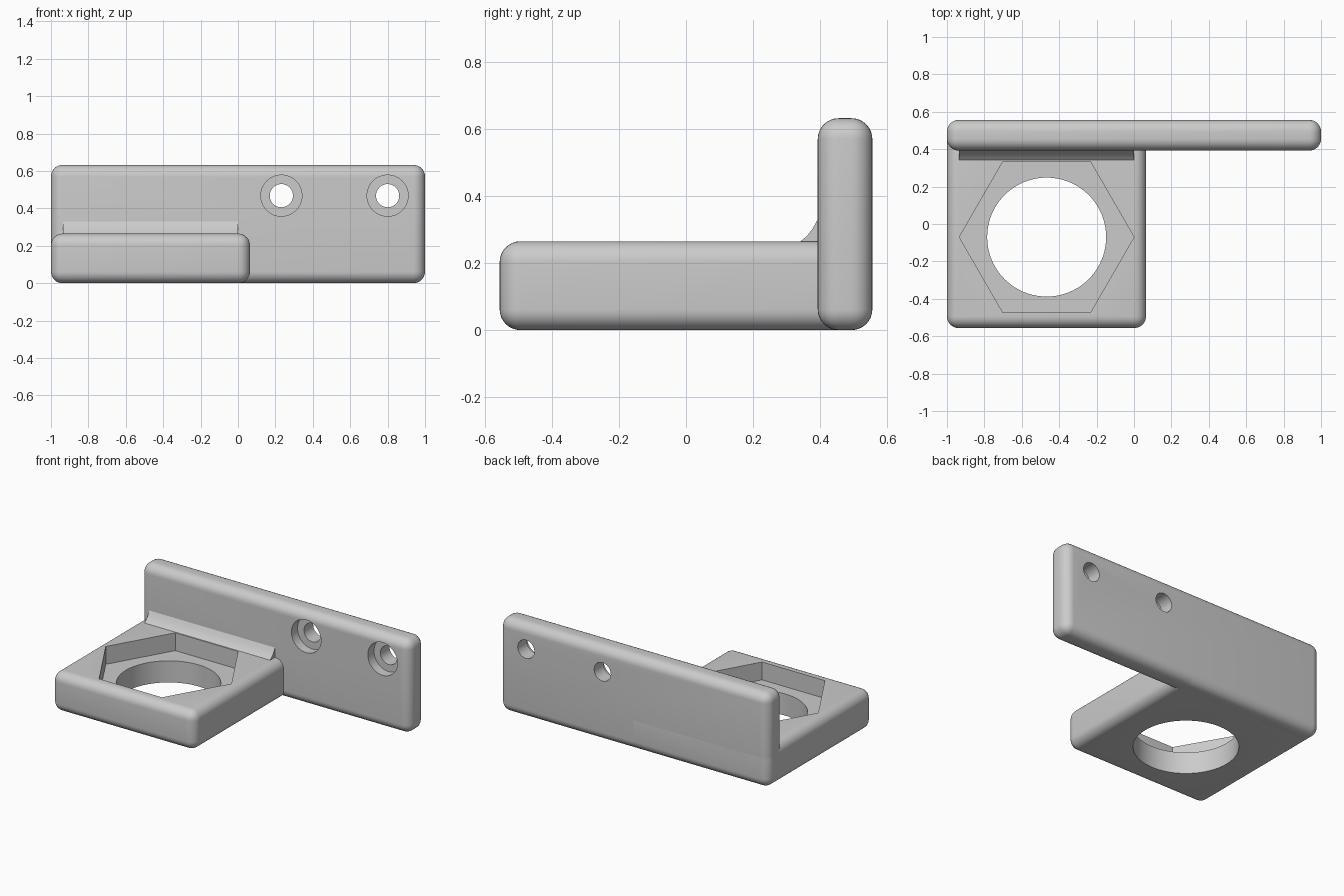
import bpy, bmesh, math
from mathutils import Matrix, Vector

cube = bpy.data.objects.get("Cube")
if cube:
    bpy.data.objects.remove(cube, do_unlink=True)

grey = bpy.data.materials.new("plain_grey")
grey.use_nodes = True
GREY = (0.6, 0.6, 0.6, 1)
grey.diffuse_color = GREY
grey.node_tree.nodes["Principled BSDF"].inputs["Base Color"].default_value = GREY


def add_object(name, bm):
    bmesh.ops.recalc_face_normals(bm, faces=bm.faces)
    mesh = bpy.data.meshes.new(name)
    bm.to_mesh(mesh)
    bm.free()
    mesh.materials.append(grey)
    obj = bpy.data.objects.new(name, mesh)
    bpy.context.collection.objects.link(obj)
    return obj


def rounded_box(name, low, high, radius):
    low, high = Vector(low), Vector(high)
    bm = bmesh.new()
    bmesh.ops.create_cube(bm, size=1)
    for v in bm.verts:
        v.co = [(a + b) / 2 + c * (b - a) for a, b, c in zip(low, high, v.co)]
    bmesh.ops.bevel(bm, geom=bm.edges[:], offset=radius, segments=8,
                    profile=0.5, affect='EDGES')
    return add_object(name, bm)


def cutter(name, center, radius, depth, sides, along_y=False):
    turn = Matrix.Rotation(math.pi / 2, 4, 'X') if along_y else Matrix()
    bm = bmesh.new()
    bmesh.ops.create_cone(bm, cap_ends=True, segments=sides, radius1=radius,
                          radius2=radius, depth=depth,
                          matrix=Matrix.Translation(center) @ turn)
    obj = add_object(name, bm)
    # a hexagon needs its corners on the x axis
    if sides == 6:
        corner = max(v.co.x for v in obj.data.vertices) - center[0]
        if corner < radius * 0.99:
            move = Matrix.Translation(center)
            obj.data.transform(move @ Matrix.Rotation(math.pi / 6, 4, 'Z') @ move.inverted())
    obj.hide_render = True
    return obj


def activate(obj):
    bpy.ops.object.select_all(action='DESELECT')
    obj.select_set(True)
    bpy.context.view_layer.objects.active = obj


def cut(obj, tools):
    activate(obj)
    for tool in tools:
        mod = obj.modifiers.new(tool.name, 'BOOLEAN')
        mod.operation = 'DIFFERENCE'
        mod.solver = 'EXACT'
        mod.object = tool
        bpy.ops.object.modifier_apply(modifier=mod.name)
        bpy.data.objects.remove(tool, do_unlink=True)


TOP = 0.265       # shelf height
FRONT = 0.393     # front face of the plate
BACK = 0.556
ROUND = 0.062

# Shelf with a hexagonal pocket and a round through hole
shelf = rounded_box("shelf", (-1, -BACK, 0), (0.064, BACK, TOP), ROUND)
cut(shelf, [cutter("hex_pocket", (-0.467, -0.07, 0.345), 0.467, 0.4, 6),
            cutter("round_hole", (-0.467, -0.07, 0.1), 0.318, 1, 96)])

# Upright plate with two counterbored screw holes
plate = rounded_box("mounting_plate", (-1, FRONT, 0), (1, BACK, 0.632), ROUND)
for x in (0.232, 0.8):
    cut(plate, [cutter("counterbore", (x, FRONT - 0.035, 0.468), 0.11, 0.2, 48, True),
                cutter("screw_hole", (x, 0.5, 0.468), 0.062, 1, 48, True)])

# Concave fillet in the corner between shelf and plate
bm = bmesh.new()
profile = [(FRONT + 0.01, 0.33), (FRONT, 0.33), (0.378, 0.303), (0.361, 0.281),
           (0.342, TOP), (0.342, TOP - 0.01), (FRONT + 0.01, TOP - 0.01)]
side = bm.faces.new([bm.verts.new((-0.935, y, z)) for y, z in profile])
swept = bmesh.ops.extrude_face_region(bm, geom=[side])["geom"]
bmesh.ops.translate(bm, vec=(0.935, 0, 0),
                    verts=[g for g in swept if isinstance(g, bmesh.types.BMVert)])
fillet = add_object("corner_fillet", bm)

for part in (shelf, plate, fillet):
    activate(part)
    bpy.ops.object.shade_smooth_by_angle(angle=math.radians(30))
